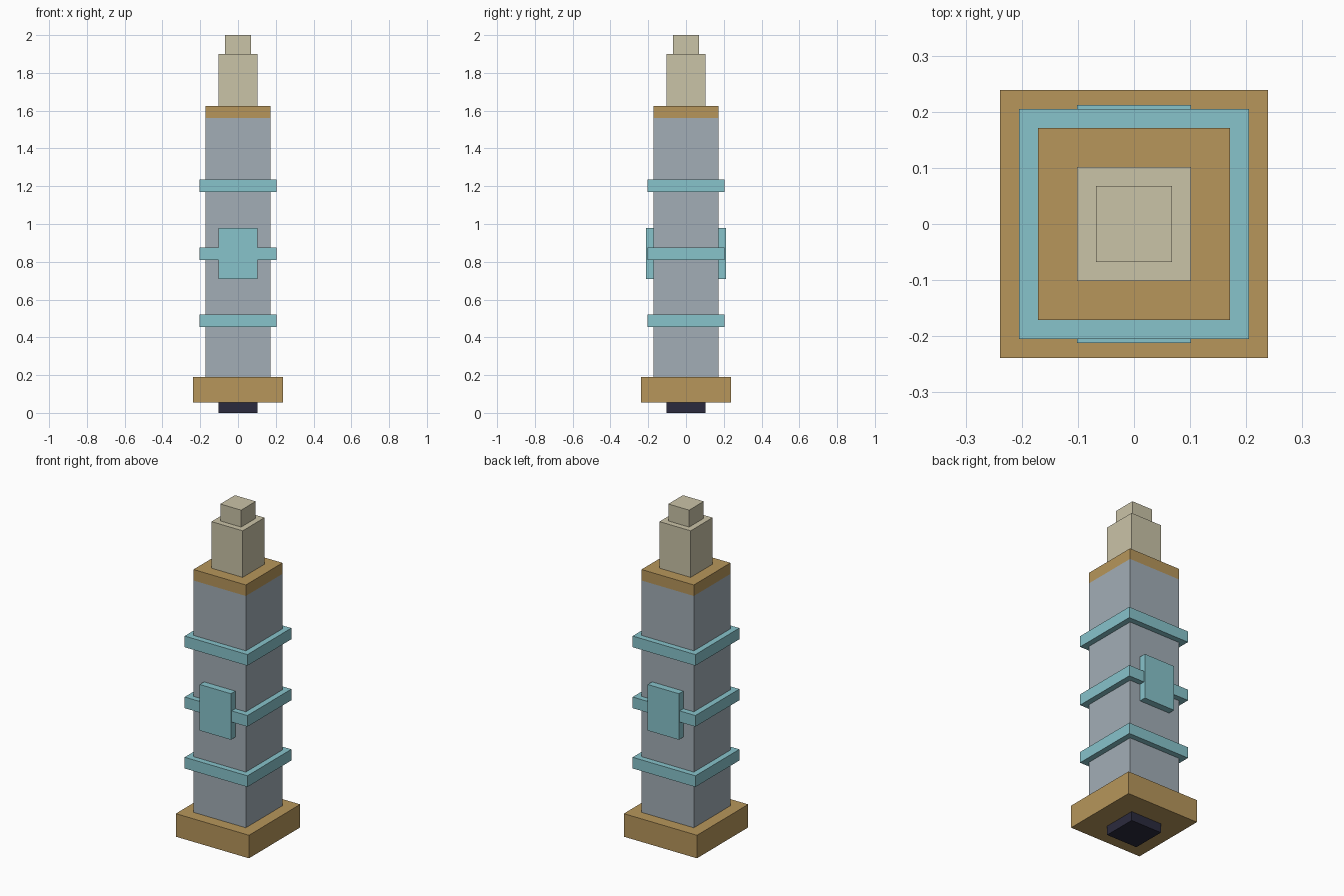
import bpy
import bmesh
from mathutils import Matrix, Vector

default = bpy.data.objects.get("Cube")
if default:
    bpy.data.objects.remove(default, do_unlink=True)


def linear(hex_code):
    vals = [int(hex_code[i:i + 2], 16) / 255 for i in (0, 2, 4)]
    return [v / 12.92 if v <= 0.04045 else ((v + 0.055) / 1.055) ** 2.4 for v in vals] + [1.0]


def material(name, hex_code):
    mat = bpy.data.materials.new(name)
    mat.use_nodes = True
    color = linear(hex_code)
    mat.diffuse_color = color
    mat.node_tree.nodes["Principled BSDF"].inputs["Base Color"].default_value = color
    return mat


gold = material("gold", "B7965B")
steel = material("steel grey", "A2AEB6")
teal = material("pale teal", "87C3CB")
cream = material("cream", "CAC3A7")
dark = material("dark navy", "2B2A3D")


def box(name, mat, half_x, half_y, bottom, top, y=0.0):
    """Box given by half widths and a height range."""
    size = Vector((2 * half_x, 2 * half_y, top - bottom))
    center = Vector((0, y, (bottom + top) / 2))
    bm = bmesh.new()
    bmesh.ops.create_cube(bm, size=1, matrix=Matrix.LocRotScale(center, None, size))
    mesh = bpy.data.meshes.new(name)
    bm.to_mesh(mesh)
    bm.free()
    mesh.materials.append(mat)
    obj = bpy.data.objects.new(name, mesh)
    bpy.context.collection.objects.link(obj)
    return obj


# Stacked column, from the foot up
box("foot_plug", dark, 0.102, 0.102, 0, 0.055)
box("base", gold, 0.239, 0.239, 0.055, 0.191)
box("body", steel, 0.171, 0.171, 0.191, 1.56)
box("cap", gold, 0.171, 0.171, 1.56, 1.625)
box("neck", cream, 0.102, 0.102, 1.625, 1.9)
box("tip", cream, 0.068, 0.068, 1.9, 2.0)

# Bands around the body
for name, z in (("lower_band", 0.487), ("middle_band", 0.843), ("upper_band", 1.203)):
    box(name, teal, 0.205, 0.205, z - 0.033, z + 0.033)

# Plates on the front and back
for name, side in (("front_plate", -1), ("back_plate", 1)):
    box(name, teal, 0.102, 0.0205, 0.708, 0.98, y=side * 0.1915)
